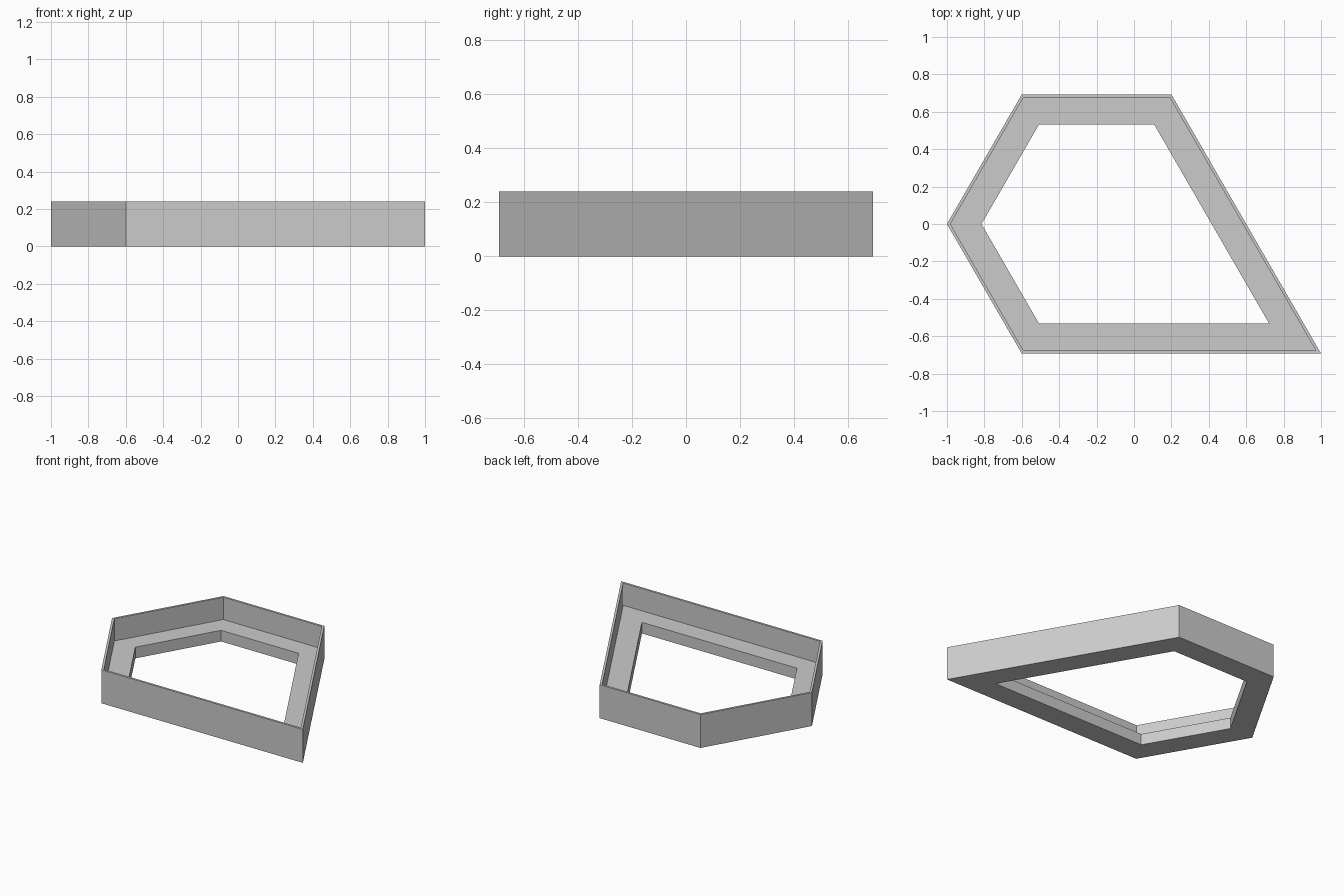
import bpy
import bmesh
from math import sqrt
from mathutils import Vector

if "Cube" in bpy.data.objects:
    bpy.data.objects.remove(bpy.data.objects["Cube"], do_unlink=True)

HALF = 0.4 * sqrt(3)      # half depth of the outline
HEIGHT = 0.24
LEDGE = 0.08              # thickness of the inner ledge
WALL = 0.016              # thickness of the upright rim
WIDTH = 0.16              # total width of the frame

# Outline, counter-clockwise: a hexagon with one corner drawn out to a point
OUTLINE = [Vector(p) for p in
           ((-1, 0), (-0.6, -HALF), (1, -HALF), (0.2, HALF), (-0.6, HALF))]


def inset(points, dist):
    """Move every edge of a counter-clockwise polygon inwards by dist."""
    result = []
    for i, p in enumerate(points):
        a = (p - points[i - 1]).normalized()
        b = (points[(i + 1) % len(points)] - p).normalized()
        na, nb = Vector((-a.y, a.x)), Vector((-b.y, b.x))
        result.append(p + (na + nb) * dist / (1 + na.dot(nb)))
    return result


# Material
grey = bpy.data.materials.new("light grey")
grey.use_nodes = True
colour = (0.6, 0.6, 0.6, 1)
grey.diffuse_color = colour
grey.node_tree.nodes["Principled BSDF"].inputs["Base Color"].default_value = colour

# Cross-section of the frame as (inset, height), swept around the outline
SECTION = [(0, 0), (0, HEIGHT), (WALL, HEIGHT),
           (WALL, LEDGE), (WIDTH, LEDGE), (WIDTH, 0)]

bm = bmesh.new()
rings = [[bm.verts.new((p.x, p.y, z)) for p in inset(OUTLINE, d)]
         for d, z in SECTION]
for k, upper in enumerate(rings):
    lower = rings[k - 1]
    for i in range(len(OUTLINE)):
        j = (i + 1) % len(OUTLINE)
        bm.faces.new((lower[i], lower[j], upper[j], upper[i]))
bmesh.ops.recalc_face_normals(bm, faces=bm.faces)

mesh = bpy.data.meshes.new("rimmed_frame")
bm.to_mesh(mesh)
bm.free()
mesh.materials.append(grey)
frame = bpy.data.objects.new("rimmed_frame", mesh)
bpy.context.collection.objects.link(frame)
